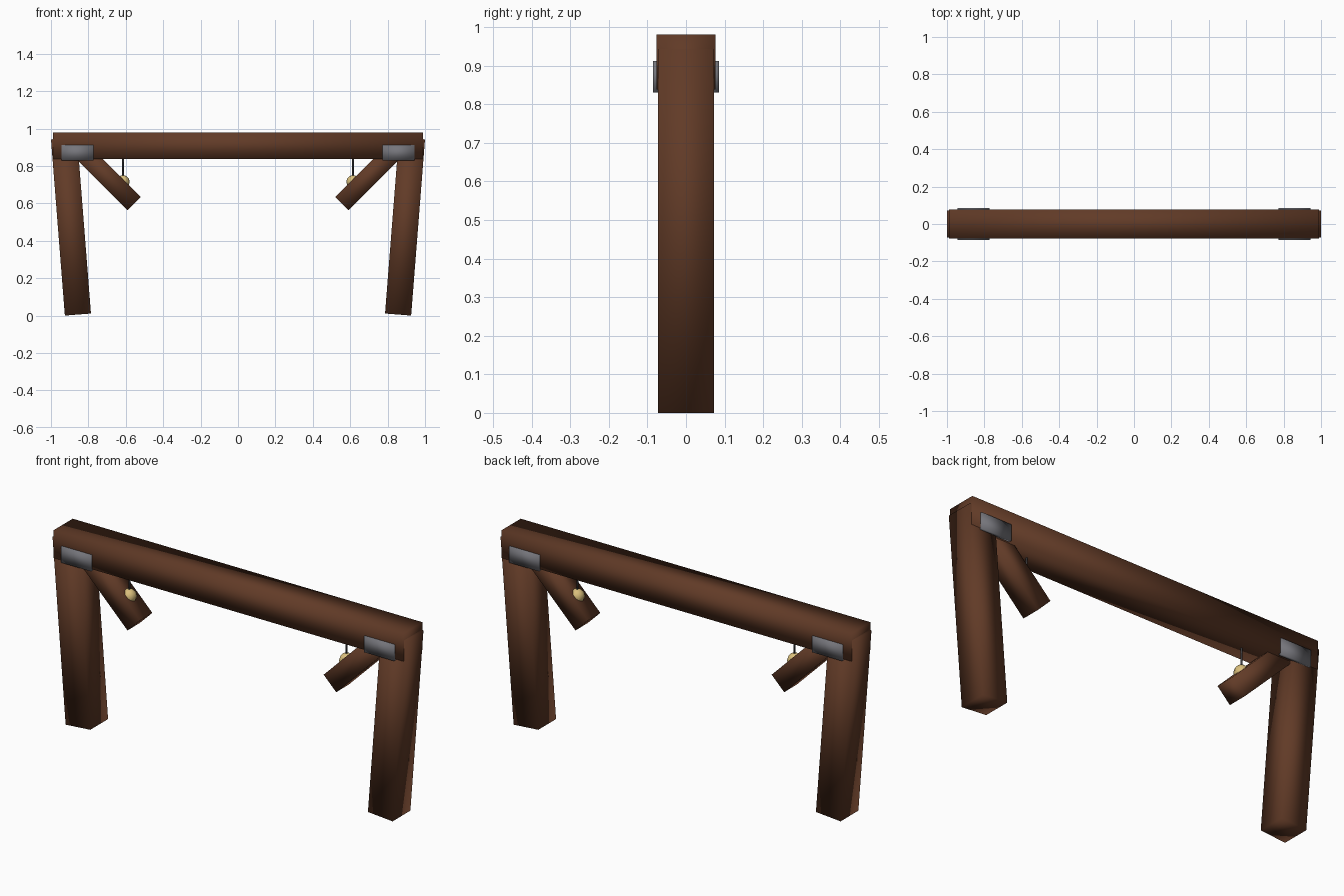
import bpy
from math import radians

cube = bpy.data.objects.get("Cube")
if cube:
    bpy.data.objects.remove(cube, do_unlink=True)


def material(name, rgb):
    mat = bpy.data.materials.new(name)
    mat.use_nodes = True
    colour = (*rgb, 1)
    mat.diffuse_color = colour
    mat.node_tree.nodes["Principled BSDF"].inputs["Base Color"].default_value = colour
    return mat


wood = material("dark brown wood", (0.12, 0.043, 0.02))
iron = material("grey iron", (0.18, 0.18, 0.2))
cord = material("dark cord", (0.05, 0.05, 0.055))
glow = material("pale gold lamp", (0.7, 0.52, 0.2))


def finish(name, mat):
    obj = bpy.context.object
    obj.name = name
    obj.data.materials.append(mat)
    bpy.ops.object.shade_smooth()
    return obj


def timber(name, size, centre, mat, tilt=0):
    """Softly shaded box, tilted about the y axis in degrees."""
    bpy.ops.mesh.primitive_cube_add(size=1, location=centre)
    obj = finish(name, mat)
    for v in obj.data.vertices:
        v.co = [c * s for c, s in zip(v.co, size)]
    obj.rotation_euler.y = radians(tilt)
    return obj


# Top beam
timber("top_beam", (1.98, 0.154, 0.142), (0, 0, 0.909), wood)

for side, s in (("left", 1), ("right", -1)):
    # Leaning post and diagonal brace
    timber(side + "_post", (0.14, 0.144, 0.945), (s * 0.893, 0, 0.4765), wood, s * 4.5)
    timber(side + "_brace", (0.1, 0.1, 0.4), (s * 0.697, 0, 0.74), wood, s * 45)

    # Iron plates on both faces of the beam
    for face, f in (("front", -1), ("back", 1)):
        timber(f"{side}_{face}_plate", (0.17, 0.016, 0.082),
               (s * 0.858, f * 0.077, 0.871), iron)

    # Hanging lamp
    bpy.ops.mesh.primitive_cylinder_add(vertices=6, radius=0.005, depth=0.13,
                                        location=(s * 0.615, 0, 0.8))
    finish(side + "_lamp_cord", cord)
    bpy.ops.mesh.primitive_uv_sphere_add(segments=8, ring_count=6, radius=0.036,
                                         location=(s * 0.615, 0, 0.715))
    finish(side + "_lamp", glow)
